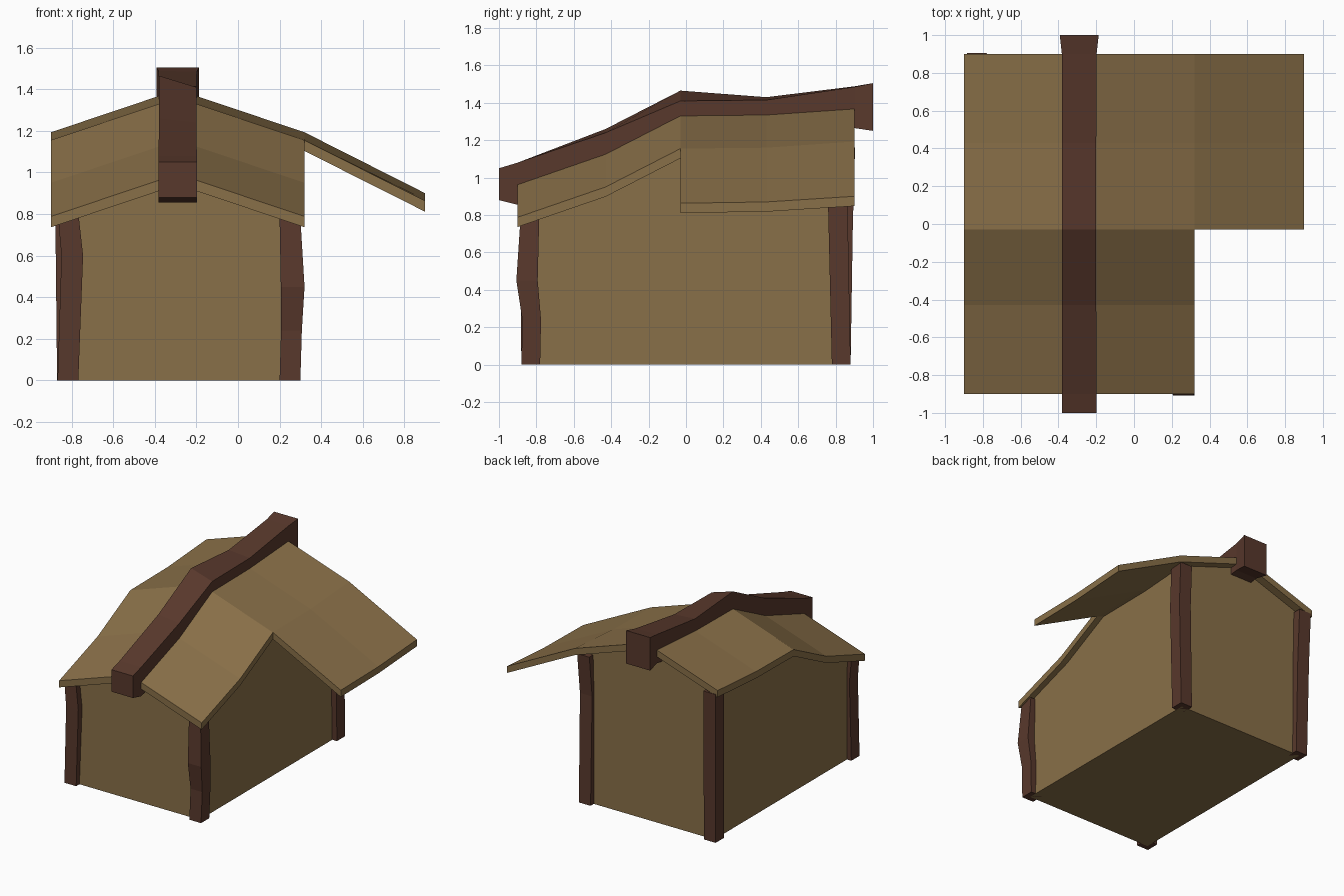
import bpy, bmesh

if "Cube" in bpy.data.objects:
    bpy.data.objects.remove(bpy.data.objects["Cube"])


def material(name, colour):
    m = bpy.data.materials.new(name)
    m.diffuse_color = (*colour, 1)
    m.use_nodes = True
    m.node_tree.nodes["Principled BSDF"].inputs["Base Color"].default_value = m.diffuse_color
    return m


TAN = material("thatch_tan", (0.25, 0.16, 0.065))
WOOD = material("dark_wood", (0.098, 0.04, 0.025))


def loft(name, rings, mat):
    """Join equal-sized rings of points into a closed, capped solid."""
    bm = bmesh.new()
    rows = [[bm.verts.new(p) for p in ring] for ring in rings]
    n = len(rows[0])
    for a, b in zip(rows, rows[1:]):
        for i in range(n):
            j = (i + 1) % n
            bm.faces.new((a[i], a[j], b[j], b[i]))
    bm.faces.new(rows[0][::-1])
    bm.faces.new(rows[-1])
    bmesh.ops.recalc_face_normals(bm, faces=bm.faces)
    mesh = bpy.data.meshes.new(name)
    bm.to_mesh(mesh)
    bm.free()
    mesh.materials.append(mat)
    obj = bpy.data.objects.new(name, mesh)
    bpy.context.collection.objects.link(obj)
    return obj


LEFT, RIDGE, RIGHT = -0.90, -0.29, 0.32
RISE, THICK = 0.205, 0.052
# y position and eave height along the sagging roof
EAVES = [(-0.90, 0.788), (-0.43, 0.95), (-0.03, 1.155), (0.43, 1.16), (0.90, 1.193)]

# main gable roof
rings = []
for y, e in EAVES:
    top = [(LEFT, y, e), (RIDGE, y, e + RISE), (RIGHT, y, e)]
    rings.append(top + [(x, y, z - THICK) for x, y, z in reversed(top)])
loft("main_roof", rings, TAN)

# lower side roof over the rear half
rings = []
for (y, e), low in zip(EAVES[2:], (0.863, 0.87, 0.90)):
    rings.append([(RIGHT, y, e), (0.90, y, low),
                  (0.90, y, low - THICK), (RIGHT, y, e - THICK)])
loft("side_roof", rings, TAN)

# walls, with the top tucked inside the roof thickness
rings = []
for (y, e), wy in zip(EAVES, (-0.84, -0.43, -0.03, 0.43, 0.84)):
    t = e - 0.015
    rings.append([(-0.83, wy, 0), (-0.83, wy, t), (RIDGE, wy, t + RISE - 0.02),
                  (0.26, wy, t), (0.26, wy, 0)])
loft("walls", rings, TAN)

# slightly twisted ridge beam: y, left top, right top, bottom, half width
BEAM = [(-1.00, 1.05, 1.05, 0.88, 0.092), (-0.90, 1.08, 1.08, 0.855, 0.092),
        (-0.43, 1.26, 1.24, 0.99, 0.09), (-0.03, 1.465, 1.41, 1.19, 0.09),
        (0.43, 1.43, 1.415, 1.20, 0.09), (0.90, 1.488, 1.485, 1.265, 0.092),
        (1.00, 1.505, 1.505, 1.25, 0.103)]
loft("ridge_beam", [[(RIDGE - w, y, b), (RIDGE + w, y, b),
                     (RIDGE + w, y, tr), (RIDGE - w, y, tl)]
                    for y, tl, tr, b, w in BEAM], WOOD)

# crooked corner posts: centre x, centre y, height, half width
POSTS = {
    "front_left_post": [(-0.818, -0.83, 0, 0.05), (-0.797, -0.835, 0.60, 0.052),
                        (-0.815, -0.835, 0.78, 0.05)],
    "front_right_post": [(0.25, -0.83, 0, 0.05), (0.257, -0.825, 0.24, 0.05),
                         (0.263, -0.85, 0.45, 0.057), (0.25, -0.835, 0.78, 0.05)],
    "back_left_post": [(-0.82, 0.83, 0, 0.05), (-0.826, 0.84, 0.75, 0.052),
                       (-0.833, 0.852, 1.16, 0.052)],
    "back_right_post": [(0.25, 0.83, 0, 0.05), (0.25, 0.812, 0.84, 0.052),
                        (0.258, 0.835, 1.15, 0.052)],
}
for name, path in POSTS.items():
    loft(name, [[(x - w, y - w, z), (x + w, y - w, z),
                 (x + w, y + w, z), (x - w, y + w, z)]
                for x, y, z, w in path], WOOD)
